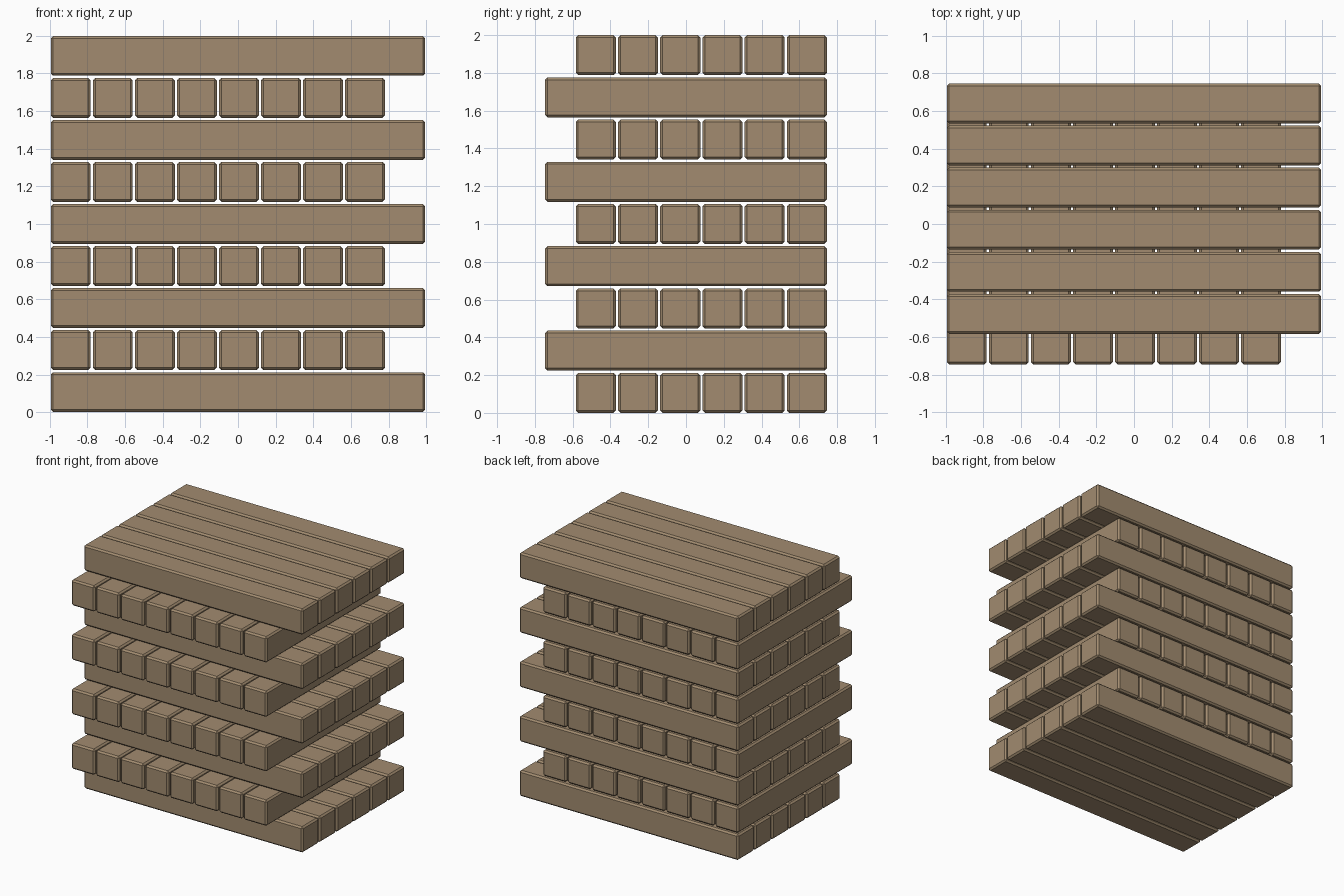
import bpy, bmesh
from mathutils import Matrix, Vector

if "Cube" in bpy.data.objects:
    bpy.data.objects.remove(bpy.data.objects["Cube"])

SIZE = 0.212      # square beam cross-section
PITCH = 0.2235    # spacing between beams and layers
HX, HY = 0.995, 0.746
BEVEL = 0.013

wood = bpy.data.materials.new("wood")
wood.diffuse_color = (0.36, 0.26, 0.16, 1)
wood.use_nodes = True
wood.node_tree.nodes["Principled BSDF"].inputs["Base Color"].default_value = wood.diffuse_color


def beam(name, low, size):
    """Chamfered square timber, given its lowest corner and its size."""
    bm = bmesh.new()
    size = Vector(size)
    bmesh.ops.create_cube(bm, size=1, matrix=Matrix.Diagonal((*size, 1)))
    bmesh.ops.bevel(bm, geom=bm.edges[:], offset=BEVEL, segments=1,
                    affect='EDGES', profile=0.5)
    mesh = bpy.data.meshes.new(name)
    bm.to_mesh(mesh)
    bm.free()
    mesh.materials.append(wood)
    obj = bpy.data.objects.new(name, mesh)
    obj.location = Vector(low) + size / 2
    bpy.context.collection.objects.link(obj)


for layer in range(9):
    z = layer * PITCH
    if layer % 2 == 0:
        # six long beams running left to right, flush with the back
        for i in range(6):
            beam(f"long_beam_{layer}_{i}", (-HX, HY - SIZE - i * PITCH, z),
                 (2 * HX, SIZE, SIZE))
    else:
        # eight short beams running front to back, flush with the left
        for i in range(8):
            beam(f"cross_beam_{layer}_{i}", (-HX + i * PITCH, -HY, z),
                 (SIZE, 2 * HY, SIZE))
